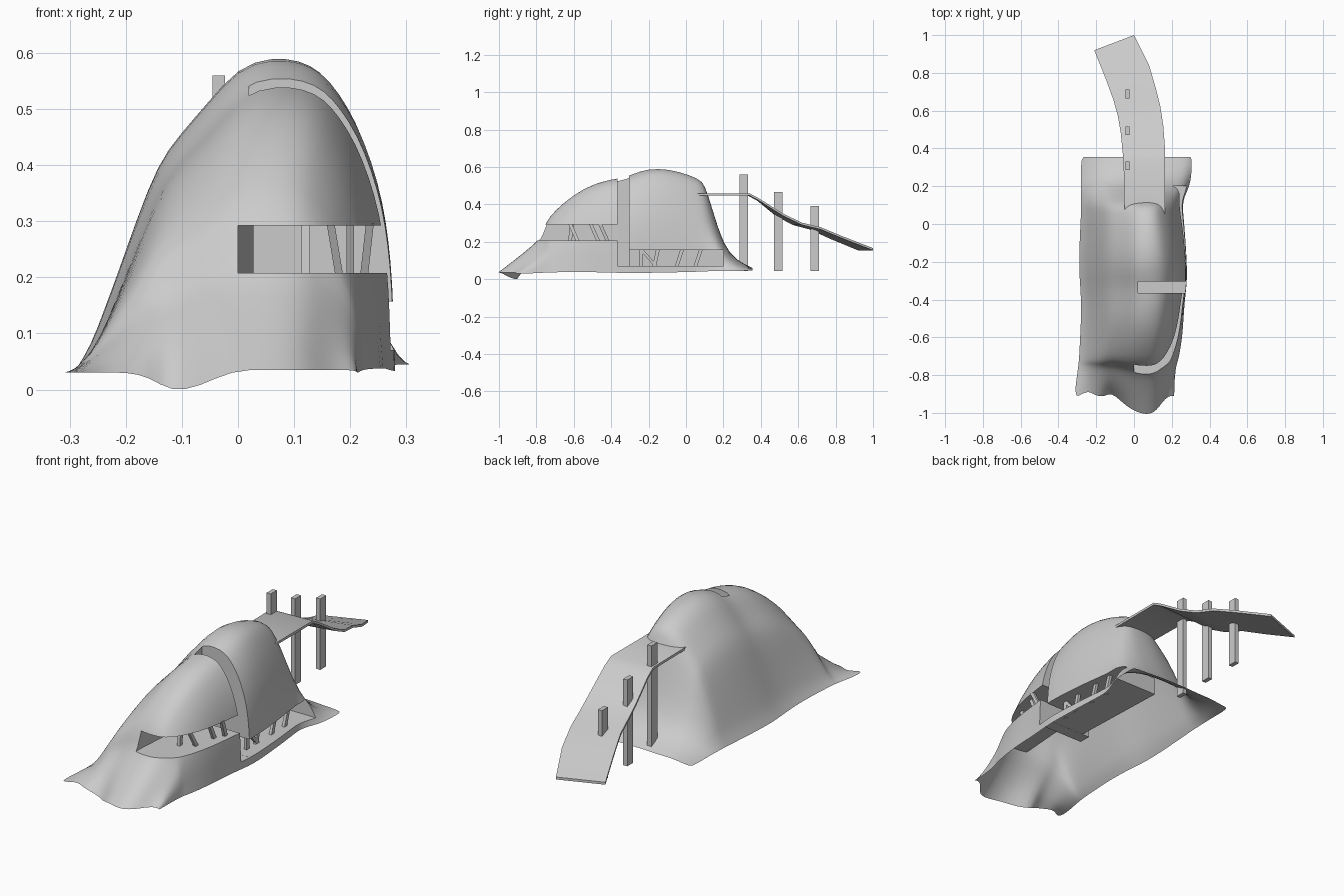
import bpy, bmesh, math
from mathutils import Vector

if "Cube" in bpy.data.objects:
    bpy.data.objects.remove(bpy.data.objects["Cube"])


def make_object(name, bm):
    bmesh.ops.recalc_face_normals(bm, faces=bm.faces)
    me = bpy.data.meshes.new(name)
    bm.to_mesh(me)
    bm.free()
    ob = bpy.data.objects.new(name, me)
    bpy.context.collection.objects.link(ob)
    return ob


def apply_modifiers(ob):
    dg = bpy.context.evaluated_depsgraph_get()
    ob.data = bpy.data.meshes.new_from_object(ob.evaluated_get(dg))
    ob.modifiers.clear()


def prism(name, outline, z0, z1):
    bm = bmesh.new()
    face = bm.faces.new([bm.verts.new((x, y, z0)) for x, y in outline])
    ext = bmesh.ops.extrude_face_region(bm, geom=[face])
    for v in ext["geom"]:
        if isinstance(v, bmesh.types.BMVert):
            v.co.z = z1
    return make_object(name, bm)


def beam(name, a, b, sx, sy):
    """Square post leaning from point a to point b."""
    bm = bmesh.new()
    offs = [(-sx, -sy), (sx, -sy), (sx, sy), (-sx, sy)]
    rings = [[bm.verts.new((p[0] + dx / 2, p[1] + dy / 2, p[2])) for dx, dy in offs] for p in (a, b)]
    for r in rings:
        bm.faces.new(r)
    for i in range(4):
        j = (i + 1) % 4
        bm.faces.new((rings[0][i], rings[0][j], rings[1][j], rings[1][i]))
    return make_object(name, bm)


# Hill: one cross-section, scaled along the ridge
section = [(-1, 0), (-.92, .08), (-.85, .2), (-.78, .32), (-.69, .48), (-.58, .66), (-.47, .75),
           (-.33, .85), (-.17, .97), (0, 1), (.25, .99), (.43, .955), (.57, .89), (.71, .80),
           (.83, .68), (.92, .55), (.97, .42), (1, .28), (1.01, .12), (1.02, 0)]
# y, left x, ridge x, right x, top z, base z, upper-right narrowing
stations = [(-1.02, -.31, .05, .21, .035, .03, 1), (-.93, -.31, .05, .21, .10, .03, 1),
            (-.84, -.30, .05, .215, .17, .033, 1), (-.775, -.295, .05, .22, .225, .035, 1),
            (-.755, -.293, .05, .225, .305, .036, .85), (-.70, -.29, .05, .235, .37, .037, .78),
            (-.60, -.285, .06, .252, .455, .038, .85), (-.50, -.28, .06, .258, .51, .038, .94),
            (-.40, -.28, .07, .265, .537, .035, .98), (-.32, -.285, .065, .275, .547, .033, 1),
            (-.25, -.29, .06, .277, .582, .033, 1), (-.15, -.29, .06, .272, .598, .035, .96),
            (-.04, -.285, .06, .265, .58, .037, .87), (.07, -.28, .06, .255, .54, .04, .74),
            (.10, -.28, .06, .255, .51, .042, .70), (.14, -.28, .06, .26, .38, .043, .70),
            (.20, -.28, .05, .29, .18, .045, .75), (.27, -.28, .03, .30, .10, .045, .8),
            (.355, -.28, .02, .30, .06, .045, .8)]
bm = bmesh.new()
rows = []
for y, xl, cx, xr, top, base, nar in stations:
    front = max(0, (-.7 - y) / .3)
    row = []
    for u, h in section:
        x = cx + u * ((cx - xl) if u < 0 else (xr - cx) * (nar + (1 - nar) * (1 - h)))
        z = base + (top - base) * h
        # ragged front foot
        yy = y + front * (.11 * min(1, abs(x - .05) / .17) + .015 * math.sin(x * 45))
        z += .008 * math.sin(yy * 17 + x * 25) * (1 - h) * h
        if y < -1:
            z -= .055 * max(0, 1 - abs(x + .1) / .07)
        row.append(bm.verts.new((x, yy, z)))
    rows.append(row)
for r0, r1 in zip(rows, rows[1:]):
    for i in range(len(r0) - 1):
        bm.faces.new((r0[i], r0[i + 1], r1[i + 1], r1[i]))
hill = make_object("hill", bm)
hill.modifiers.new("smooth", "SUBSURF").levels = 1
apply_modifiers(hill)

# Close the hill with a temporary plinth so the openings can be cut cleanly
bm = bmesh.new()
bm.from_mesh(hill.data)
rim = [e for e in bm.edges if e.is_boundary]
ext = bmesh.ops.extrude_edge_only(bm, edges=rim)["geom"]
for v in ext:
    if isinstance(v, bmesh.types.BMVert):
        v.co.z = -.2
bmesh.ops.holes_fill(bm, edges=[e for e in ext if isinstance(e, bmesh.types.BMEdge)], sides=0)
bmesh.ops.recalc_face_normals(bm, faces=bm.faces)
bm.to_mesh(hill.data)
bm.free()

# Openings: upper gallery, lower gallery and the tall cleft between them
cutters = [
    prism("upper_gallery_cutter", [(0, -.95), (.5, -.95), (.5, -.33), (.03, -.33), (0, -.74)], .208, .292),
    prism("lower_gallery_cutter", [(.06, -.335), (.5, -.335), (.5, .2), (.04, .2)], .0705, .157),
    prism("cleft_cutter", [(.02, -.365), (.5, -.365), (.5, -.305), (.02, -.305)], .07, .9)]
for c in cutters:
    c.hide_render = True
    m = hill.modifiers.new("cut", "BOOLEAN")
    m.operation, m.solver, m.object = "DIFFERENCE", "EXACT", c
apply_modifiers(hill)
for c in cutters:
    bpy.data.objects.remove(c)

# Remove the plinth, leaving an open shell
bm = bmesh.new()
bm.from_mesh(hill.data)
bmesh.ops.delete(bm, geom=[f for f in bm.faces if min(v.co.z for v in f.verts) < -.1], context="FACES")
bm.to_mesh(hill.data)
bm.free()
bpy.context.view_layer.objects.active = hill
hill.select_set(True)
bpy.ops.object.shade_smooth_by_angle(angle=math.radians(40))

# Leaning gallery props: x, y at foot, then x, y at head
for i, (x0, y0, x1, y1) in enumerate([(.12, -.62, .12, -.61), (.18, -.58, .165, -.62),
                                      (.20, -.47, .20, -.51), (.225, -.42, .235, -.46)]):
    beam(f"upper_prop_{i}", (x0, y0, .206), (x1, y1, .296), .014, .02)
for i, (y0, y1) in enumerate([(-.24, -.24), (-.16, -.24), (-.17, -.15), (-.05, -.02), (.05, .08)]):
    beam(f"lower_prop_{i}", (.215, y0, .069), (.215, y1, .16), .014, .02)

# Curved walkway: left x, y, right x, y, height
path = [(-.05, 0, .165, -.03, .459), (-.055, .33, .165, .34, .459), (-.06, .38, .165, .39, .432),
        (-.07, .48, .155, .52, .35), (-.085, .57, .14, .62, .302), (-.11, .66, .115, .72, .278),
        (-.15, .77, .08, .84, .228), (-.21, .92, 0, 1.0, .166)]
bm = bmesh.new()
rows = [[bm.verts.new((a, b, z)), bm.verts.new((c, d, z)), bm.verts.new((c, d, z - .012)),
         bm.verts.new((a, b, z - .012))] for a, b, c, d, z in path]
for r0, r1 in zip(rows, rows[1:]):
    for i in range(4):
        j = (i + 1) % 4
        bm.faces.new((r0[i], r0[j], r1[j], r1[i]))
bm.faces.new(rows[0])
bm.faces.new(rows[-1])
walkway = make_object("walkway", bm)
bpy.ops.object.select_all(action="DESELECT")
bpy.context.view_layer.objects.active = walkway
walkway.select_set(True)
bpy.ops.object.shade_smooth_by_angle(angle=math.radians(35))

# Walkway posts
for i, (y, top) in enumerate([(.308, .56), (.493, .465), (.688, .39)]):
    beam(f"walkway_post_{i}", (-.034, y, .045), (-.034, y, top), .022, .046)
